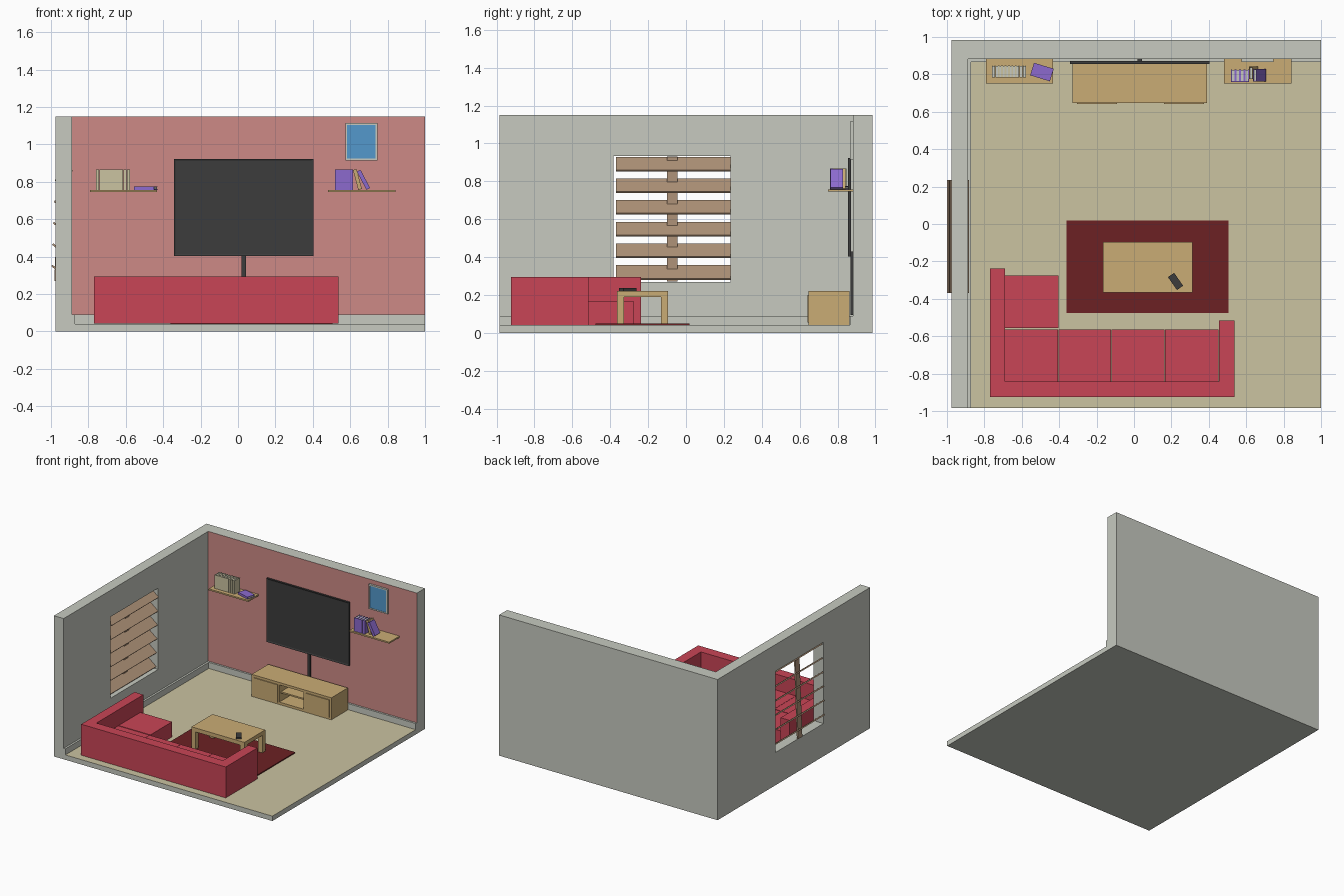
import bpy, bmesh, math
from mathutils import Matrix, Vector

if "Cube" in bpy.data.objects:
    bpy.data.objects.remove(bpy.data.objects["Cube"])


def colour(name, r, g, b):
    lin = [(c / 255 / 12.92) if c < 10 else ((c / 255 + 0.055) / 1.055) ** 2.4 for c in (r, g, b)]
    m = bpy.data.materials.new(name)
    m.diffuse_color = (*lin, 1)
    m.use_nodes = True
    m.node_tree.nodes["Principled BSDF"].inputs["Base Color"].default_value = m.diffuse_color
    return m


GREY = colour("wall grey", 199, 202, 192)
PINK = colour("accent pink", 205, 138, 134)
TAN = colour("floor tan", 203, 195, 161)
RED = colour("sofa red", 201, 69, 86)
RUG = colour("rug dark red", 108, 33, 35)
WOOD = colour("light wood", 202, 172, 117)
BROWN = colour("blind brown", 178, 149, 122)
DARK = colour("charcoal", 60, 60, 60)
BLUE = colour("picture blue", 84, 153, 204)
PURPLE = colour("book purple", 140, 106, 206)


def finish(name, bm, mats, loc=(0, 0, 0), rot=(0, 0, 0)):
    bmesh.ops.recalc_face_normals(bm, faces=bm.faces)
    me = bpy.data.meshes.new(name)
    bm.to_mesh(me)
    bm.free()
    for m in mats:
        me.materials.append(m)
    ob = bpy.data.objects.new(name, me)
    ob.location, ob.rotation_euler = loc, rot
    bpy.context.collection.objects.link(ob)
    return ob


def boxes(name, parts, mats, loc=(0, 0, 0), rot=(0, 0, 0)):
    """parts: (x0, x1, y0, y1, z0, z1[, material index])"""
    bm = bmesh.new()
    for p in parts:
        size = Vector((p[1] - p[0], p[3] - p[2], p[5] - p[4]))
        mid = Vector((p[0] + p[1], p[2] + p[3], p[4] + p[5])) / 2
        mat = Matrix.Translation(mid) @ Matrix.Diagonal((*size, 1))
        vs = bmesh.ops.create_cube(bm, size=1, matrix=mat)["verts"]
        for f in {f for v in vs for f in v.link_faces}:
            f.material_index = p[6] if len(p) > 6 else 0
    return finish(name, bm, mats, loc, rot)


def prism(name, pts, z0, z1, mats):
    """extrude a plan outline upwards"""
    bm = bmesh.new()
    face = bm.faces.new([bm.verts.new((x, y, z0)) for x, y in pts])
    out = bmesh.ops.extrude_face_region(bm, geom=[face])["geom"]
    for v in out:
        if isinstance(v, bmesh.types.BMVert):
            v.co.z = z1
    return finish(name, bm, mats)


X0, X1, Y0, Y1 = -0.975, 1.0, -0.985, 0.985
WX, WY = -0.887, 0.882           # inner wall faces
FL = 0.04                        # floor level

# floor slab with tan top
floor = boxes("floor", [(X0, X1, Y0, Y1, 0, FL)], [GREY, TAN])
for p in floor.data.polygons:
    p.material_index = int(p.normal.z > 0.9)

# L-shaped walls, pink on the inner back face
walls = prism("walls", [(X0, Y0), (WX, Y0), (WX, WY), (X1, WY), (X1, Y1), (X0, Y1)],
              FL, 1.15, [GREY, PINK])
for p in walls.data.polygons:
    p.material_index = int(p.normal.y < -0.9 and p.center.x > -0.5)

# window opening
cutter = boxes("window_cutter", [(-1.1, -0.8, -0.383, 0.236, 0.268, 0.933)], [GREY])
cutter.hide_render = True
cutter.hide_viewport = True
cut = walls.modifiers.new("window", 'BOOLEAN')
cut.object, cut.operation, cut.solver = cutter, 'DIFFERENCE', 'EXACT'

# skirting
b = 0.016
prism("skirting", [(WX, Y0), (WX + b, Y0), (WX + b, WY - b), (X1, WY - b), (X1, WY), (WX, WY)],
      FL, 0.09, [GREY])

# blind: six tilted slats and a leaning strap
tilt = math.radians(38)
for i in range(6):
    boxes(f"blind_slat_{i + 1}", [(-0.056, 0.056, -0.37, 0.235, -0.005, 0.005)], [BROWN],
          (-0.929 - 0.0045 * i, 0, 0.891 - 0.1145 * i), (0, tilt, 0))
boxes("blind_strap", [(-0.006, 0.006, -0.1, -0.046, -0.33, 0.33)], [BROWN],
      (-0.963, 0, 0.6), (0, 0.04, 0))

# corner sofa
s0, s1 = 0.042, 0.295
boxes("sofa_back", [(-0.77, 0.455, -0.925, -0.843, s0, s1)], [RED])
boxes("sofa_left_arm", [(-0.77, -0.69, -0.843, -0.237, s0, s1)], [RED])
boxes("sofa_right_arm", [(0.455, 0.537, -0.925, -0.516, s0, s1)], [RED])
xs = [-0.69, -0.403, -0.12, 0.165, 0.455]
for i in range(4):
    boxes(f"sofa_seat_{i + 1}", [(xs[i], xs[i + 1] - 0.002, -0.843, -0.563, s0, 0.165)], [RED])
boxes("sofa_corner_seat", [(-0.69, -0.403, -0.556, -0.275, s0, 0.165)], [RED])

# rug
boxes("rug", [(-0.36, 0.505, -0.477, 0.018, FL, 0.048)], [RUG])

# coffee table
lw = 0.038
legs = [(x, x + lw, y, y + lw, 0.048, 0.19)
        for x in (-0.165, 0.313 - lw) for y in (-0.365, -0.095 - lw)]
boxes("coffee_table", [(-0.165, 0.313, -0.365, -0.095, 0.19, 0.222)] + legs, [WOOD])
boxes("remote", [(-0.042, 0.042, -0.02, 0.02, 0, 0.014)], [DARK],
      (0.222, -0.307, 0.222), (0, 0, math.radians(-55)))

# television cabinet: carcass, open middle with shelf, two doors
cx0, cx1, cy0, cy1 = -0.33, 0.39, 0.648, 0.862
boxes("tv_cabinet", [
    (cx0, cx1, cy0, cy1, 0.2, 0.22), (cx0, cx1, cy0, cy1, FL, 0.06),
    (cx0, -0.08, cy0, cy1, 0.06, 0.2), (0.14, cx1, cy0, cy1, 0.06, 0.2),
    (-0.08, 0.14, cy1 - 0.02, cy1, 0.06, 0.2),
    (-0.08, 0.14, cy0 + 0.02, cy1 - 0.02, 0.125, 0.137)], [WOOD])
for side, x in (("left", -0.305), ("right", 0.16)):
    boxes(f"cabinet_{side}_door", [(x, x + 0.213, cy0 - 0.007, cy0, 0.055, 0.2)], [WOOD])

# television with inset screen, on a pole
tv = boxes("television", [(-0.343, 0.403, 0.856, 0.872, 0.403, 0.922)], [DARK])
bm = bmesh.new()
bm.from_mesh(tv.data)
front = [f for f in bm.faces if f.normal.y < -0.9]
bmesh.ops.inset_region(bm, faces=front, thickness=0.016)
bmesh.ops.translate(bm, verts=front[0].verts, vec=(0, 0.004, 0))
bm.to_mesh(tv.data)
bm.free()
boxes("tv_pole", [(0.02, 0.043, 0.868, 0.881, 0.095, 0.43)], [DARK])

# picture: grey frame, blue panel
boxes("picture", [
    (0.574, 0.745, 0.872, WY, 0.915, 1.115, 0),
    (0.584, 0.735, 0.868, 0.874, 0.925, 1.105, 1),
    (0.574, 0.584, 0.865, 0.872, 0.915, 1.115, 0), (0.735, 0.745, 0.865, 0.872, 0.915, 1.115, 0),
    (0.584, 0.735, 0.865, 0.872, 0.915, 0.925, 0), (0.584, 0.735, 0.865, 0.872, 1.105, 1.115, 0)],
    [GREY, BLUE])

# wall shelves
SH = 0.757
for side, x0, x1 in (("left", -0.79, -0.432), ("right", 0.482, 0.843)):
    boxes(f"{side}_shelf", [(x0, x1, 0.75, WY, 0.745, SH)], [WOOD])


def book(name, cover, loc, w, rot=(0, 0, 0), h=0.11, d=0.066):
    """two boards and a front spine around a page block"""
    t = 0.004
    boxes(name, [(0, t, 0, d, 0, h), (w - t, w, 0, d, 0, h), (t, w - t, 0, t, 0, h),
                 (t, w - t, t, d - 0.003, 0.003, h - 0.003, 1)], [cover, GREY], loc, rot)


# upright books
for i in range(10):
    book(f"pale_book_{i + 1}", TAN, (-0.76 + i * 0.0184, 0.782, SH), 0.0174)
for i in range(4):
    book(f"purple_book_{i + 1}", PURPLE, (0.519 + i * 0.0242, 0.76, SH), 0.0232)
# leaning books
book("leaning_wood_book", WOOD, (0.643, 0.775, SH), 0.02, (0, math.radians(-15), 0))
book("leaning_purple_book", PURPLE, (0.687, 0.762, SH), 0.022, (0, math.radians(-28), 0))
# flat book, spine towards the right
book("flat_book", PURPLE, (-0.555, 0.795, SH + 0.018), 0.018,
     (0, math.radians(90), math.radians(-17)), h=0.11, d=0.07)
